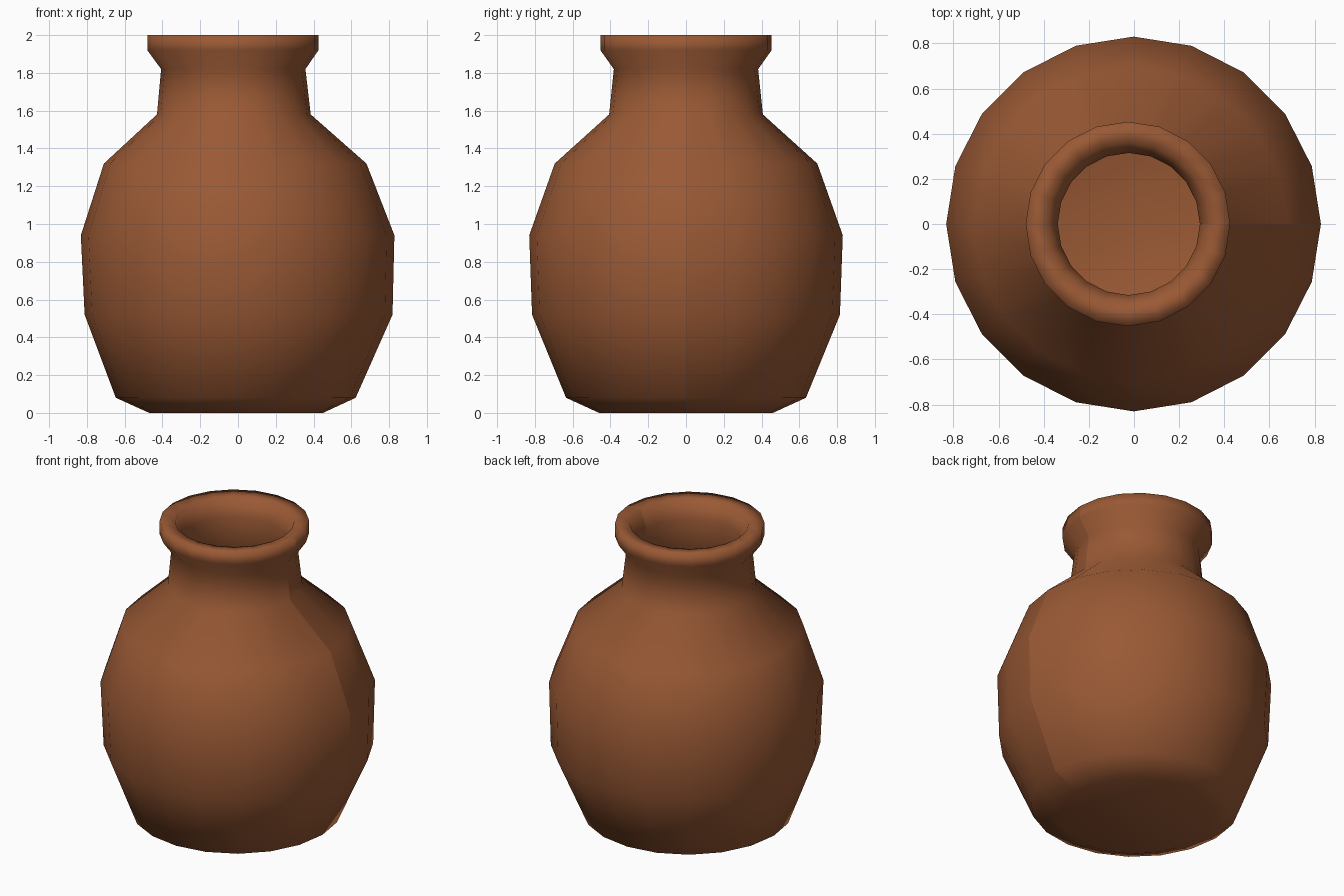
import bpy, bmesh, math

default = bpy.data.objects.get("Cube")
if default:
    bpy.data.objects.remove(default, do_unlink=True)

# Terracotta material
clay = bpy.data.materials.new("terracotta")
clay.use_nodes = True
colour = (0.32, 0.1, 0.035, 1)
clay.diffuse_color = colour
bsdf = clay.node_tree.nodes["Principled BSDF"]
bsdf.inputs["Base Color"].default_value = colour
bsdf.inputs["Roughness"].default_value = 0.9

SIDES = 20
# Rings as (radius, height, sideways drift): up the outside, over the lip, down the inside
PROFILE = [
    (0.46, 0.0, -0.01), (0.635, 0.08, -0.012), (0.815, 0.52, 0.003),
    (0.83, 0.94, -0.002), (0.695, 1.32, -0.015), (0.407, 1.58, -0.022),
    (0.382, 1.82, -0.025), (0.453, 1.92, -0.027), (0.453, 2.0, -0.027),
    (0.36, 1.995, -0.025), (0.315, 1.88, -0.023), (0.335, 1.6, -0.022),
    (0.62, 1.3, -0.015), (0.75, 0.93, -0.002), (0.735, 0.54, 0.0),
    (0.56, 0.15, -0.01), (0.4, 0.08, -0.01),
]


def add_ring(bm, radius, height, drift):
    step = 2 * math.pi / SIDES
    return [bm.verts.new((drift + radius * math.cos(i * step),
                          radius * math.sin(i * step), height))
            for i in range(SIDES)]


# Jar body turned from the profile
bm = bmesh.new()
rings = [add_ring(bm, *point) for point in PROFILE]
for low, high in zip(rings, rings[1:]):
    for i in range(SIDES):
        j = (i + 1) % SIDES
        bm.faces.new((low[i], low[j], high[j], high[i]))

# Underside and inner floor
bm.faces.new(reversed(rings[0]))
bm.faces.new(rings[-1])
for face in bm.faces:
    face.smooth = True

# Crisp joint down one side
for low, high in zip(rings, rings[1:]):
    bm.edges.get((low[0], high[0])).smooth = False

mesh = bpy.data.meshes.new("clay_jar")
bm.to_mesh(mesh)
bm.free()
mesh.materials.append(clay)
jar = bpy.data.objects.new("clay_jar", mesh)
bpy.context.collection.objects.link(jar)
